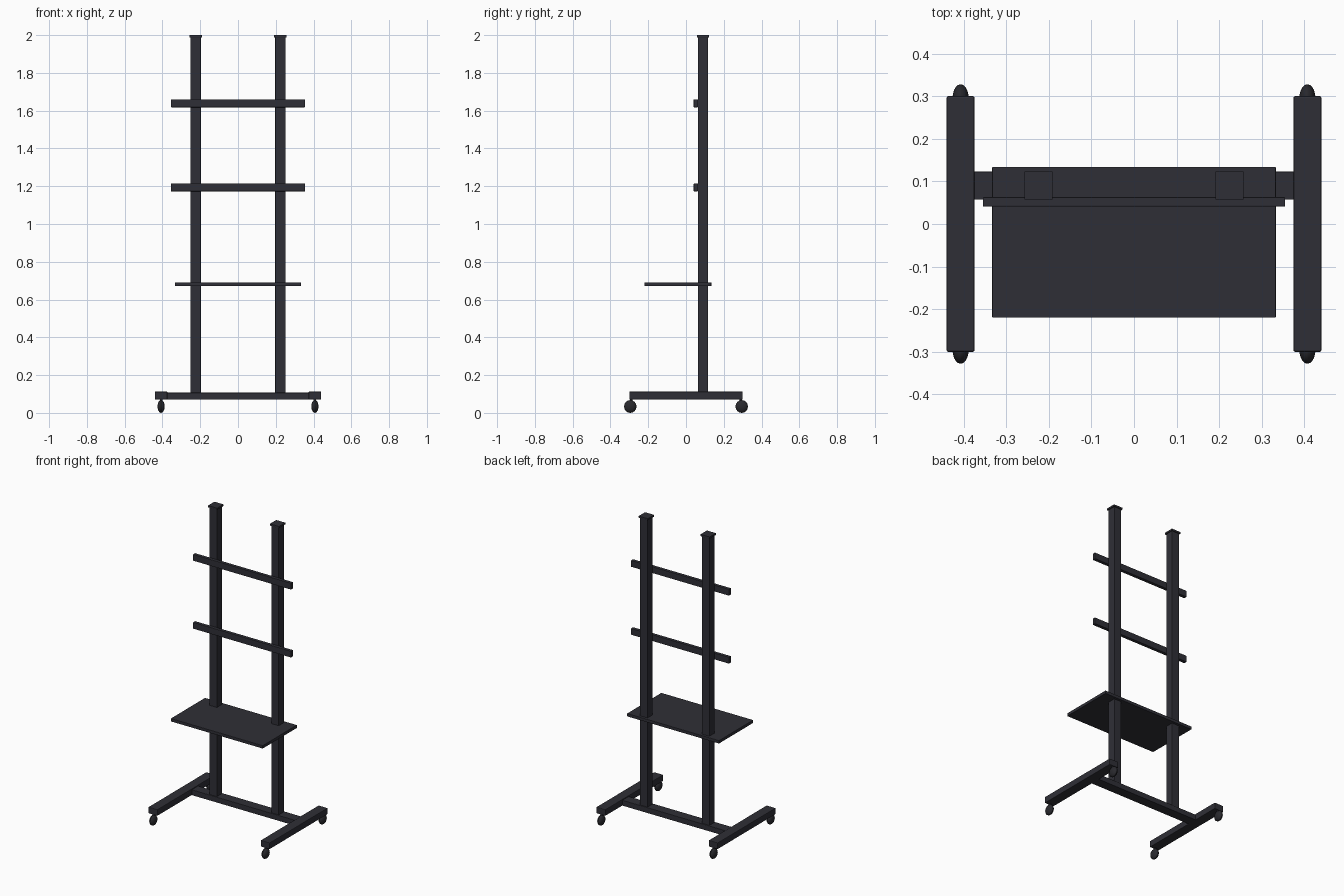
import bpy
import math

if "Cube" in bpy.data.objects:
    bpy.data.objects.remove(bpy.data.objects["Cube"])


def material(name, rgb):
    m = bpy.data.materials.new(name)
    m.diffuse_color = (*rgb, 1)
    m.use_nodes = True
    m.node_tree.nodes["Principled BSDF"].inputs["Base Color"].default_value = m.diffuse_color
    return m


frame_mat = material("charcoal metal", (0.028, 0.028, 0.037))
wheel_mat = material("dark rubber", (0.022, 0.022, 0.027))


def box(name, x, y, z, bevel=0.002):
    """Box from (min, max) ranges with a small edge bevel."""
    lo, hi = zip(x, y, z)
    bpy.ops.mesh.primitive_cube_add(size=1, location=[(a + b) / 2 for a, b in zip(lo, hi)])
    o = bpy.context.object
    o.name = name
    o.scale = [b - a for a, b in zip(lo, hi)]
    bpy.ops.object.transform_apply(location=False, rotation=False, scale=True)
    o.data.materials.append(frame_mat)
    if bevel:
        b = o.modifiers.new("bevel", 'BEVEL')
        b.width = bevel
        b.segments = 2
    return o


for s, side in ((-1, "left"), (1, "right")):
    # upright post with a thin overhanging cap
    px = s * 0.224
    box(f"{side}_post", (px - 0.027, px + 0.027), (0.063, 0.117), (0.10, 1.99))
    box(f"{side}_post_cap", (px - 0.033, px + 0.033), (0.057, 0.123), (1.988, 2.0), 0.001)
    # floor foot
    fx = s * 0.407
    box(f"{side}_foot", (fx - 0.033, fx + 0.033), (-0.3, 0.3), (0.071, 0.113), 0.004)
    # rounded caster wheels with short stems
    for e, end in ((-1, "front"), (1, "back")):
        bpy.ops.mesh.primitive_uv_sphere_add(
            segments=16, ring_count=10, radius=1,
            location=(fx, e * 0.295, 0.034), rotation=(0, math.pi / 2, 0))
        w = bpy.context.object
        w.name = f"{side}_{end}_caster"
        w.scale = (0.034, 0.033, 0.019)
        bpy.ops.object.transform_apply(location=False, rotation=True, scale=True)
        w.data.materials.append(wheel_mat)
        bpy.ops.object.shade_smooth_by_angle()
        box(f"{side}_{end}_caster_stem", (fx - 0.006, fx + 0.006),
            (e * 0.29 - 0.006, e * 0.29 + 0.006), (0.055, 0.075), 0)

# base crossbar between the feet
box("base_crossbar", (-0.378, 0.378), (0.057, 0.123), (0.071, 0.107))

# screen mounting rails
for name, z in (("lower_rail", 1.194), ("upper_rail", 1.639)):
    box(name, (-0.355, 0.355), (0.041, 0.063), (z - 0.021, z + 0.021))

# equipment shelf
box("shelf", (-0.333, 0.333), (-0.22, 0.134), (0.671, 0.691))
